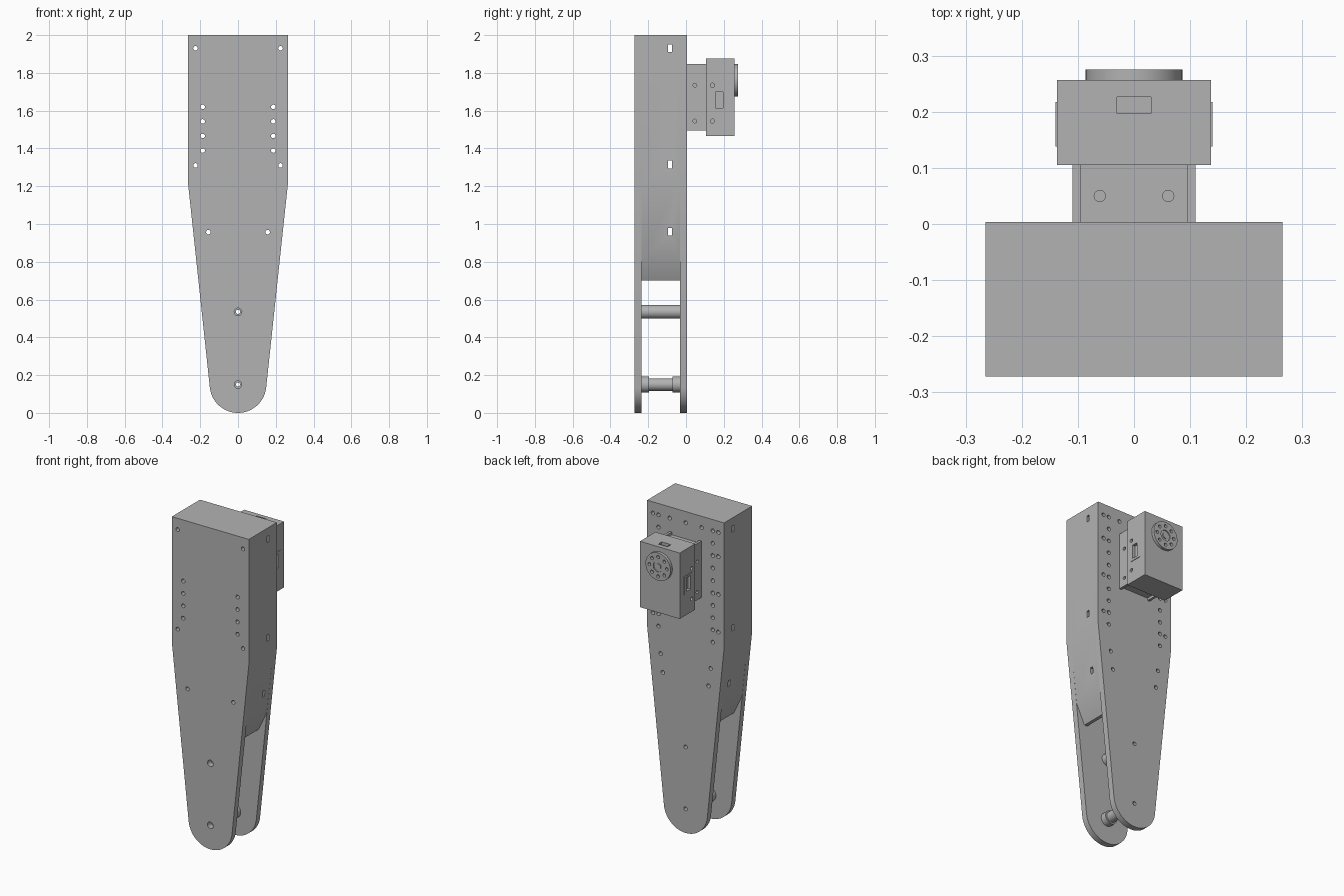
import bpy, bmesh, math
from mathutils import Matrix, Vector

cube = bpy.data.objects.get("Cube")
if cube:
    bpy.data.objects.remove(cube, do_unlink=True)

grey = bpy.data.materials.new("plain grey")
grey.use_nodes = True
COLOUR = (0.45, 0.45, 0.45, 1)
grey.diffuse_color = COLOUR
grey.node_tree.nodes["Principled BSDF"].inputs["Base Color"].default_value = COLOUR

AXES = {"X": Matrix.Rotation(math.pi / 2, 4, "Y"),
        "Y": Matrix.Rotation(math.pi / 2, 4, "X"),
        "Z": Matrix.Identity(4)}


def add_cyl(bm, centre, radius, length, axis="Y", sides=20):
    bmesh.ops.create_cone(bm, cap_ends=True, segments=sides, radius1=radius, radius2=radius,
                          depth=length, matrix=Matrix.Translation(centre) @ AXES[axis])


def add_box(bm, lo, hi):
    lo, hi = Vector(lo), Vector(hi)
    size = Matrix.Diagonal((*(hi - lo), 1))
    bmesh.ops.create_cube(bm, size=1, matrix=Matrix.Translation((lo + hi) / 2) @ size)


def add_prism(bm, outline, y0, y1):
    face = bm.faces.new([bm.verts.new((x, y0, z)) for x, z in outline])
    moved = bmesh.ops.extrude_face_region(bm, geom=[face])["geom"]
    bmesh.ops.translate(bm, vec=(0, y1 - y0, 0),
                        verts=[v for v in moved if isinstance(v, bmesh.types.BMVert)])
    bmesh.ops.recalc_face_normals(bm, faces=bm.faces)


def make(name, bm):
    mesh = bpy.data.meshes.new(name)
    bm.to_mesh(mesh)
    bm.free()
    mesh.materials.append(grey)
    obj = bpy.data.objects.new(name, mesh)
    bpy.context.collection.objects.link(obj)
    return obj


def cut(obj, bm):
    cutter = make("cutter", bm)
    mod = obj.modifiers.new("holes", "BOOLEAN")
    mod.operation, mod.solver, mod.object = "DIFFERENCE", "EXACT", cutter
    graph = bpy.context.evaluated_depsgraph_get()
    mesh = bpy.data.meshes.new_from_object(obj.evaluated_get(graph))
    obj.modifiers.clear()
    obj.data = mesh
    bpy.data.objects.remove(cutter, do_unlink=True)


# Leg outline: straight top, tapered sides, round foot
TOP, HALF, BEND, FOOT = 2.0, 0.265, 1.22, 0.15
FRONT, BACK, THICK = -0.272, 0.004, 0.037


def edge(z):
    return 0.149 + (z - FOOT) * (HALF - 0.149) / (BEND - FOOT)


arc = [(FOOT * math.cos(a), FOOT + FOOT * math.sin(a))
       for a in (math.radians(-6 - 168 * i / 28) for i in range(29))]
outline = [(HALF, TOP), (HALF, BEND)] + arc + [(-HALF, BEND), (-HALF, TOP)]

# Hole positions shared by both plates
shared = [(0.187, 1.62 - 0.077 * i) for i in range(4)]
shared += [(0.225, 1.93), (0.225, 1.31), (0.157, 0.957)]
back_only = [(0.187, 1.93 - 0.077 * i) for i in (0, 1, 2, 3, 8, 9)]
back_only += [(0.225, 1.78), (0.225, 1.545), (0.172, 1.07), (0.11, 1.93)]
pins = [0.535, 0.15]

for name, y0, holes, pin_hole in (("front_plate", FRONT, shared, 0.02),
                                  ("back_plate", BACK - THICK, shared + back_only, 0.012)):
    bm = bmesh.new()
    add_prism(bm, outline, y0, y0 + THICK)
    plate = make(name, bm)
    bm = bmesh.new()
    y = y0 + THICK / 2
    for x, z in holes:
        for side in (-1, 1):
            add_cyl(bm, (side * x, y, z), 0.012, 0.1)
    for z in pins:
        add_cyl(bm, (0, y, z), pin_hole, 0.1)
    if y0 != FRONT:
        add_cyl(bm, (0, y, 1.93), 0.012, 0.1)
    cut(plate, bm)

# Side walls and top wall between the plates, flaring inward at the lower end
outer = [(HALF, TOP), (HALF, BEND), (edge(0.82), 0.82), (0.165, 0.7)]
inner = [(0.145, 0.7), (edge(0.82) - 0.02, 0.82), (HALF - 0.02, BEND), (HALF - 0.02, TOP - 0.02)]
half = outer + inner
bm = bmesh.new()
add_prism(bm, half + [(-x, z) for x, z in reversed(half)], FRONT + THICK, BACK - THICK)
walls = make("side_walls", bm)
bm = bmesh.new()
for z in (1.93, 1.315, 0.96):
    add_box(bm, (-0.5, -0.095, z - 0.02), (0.5, -0.075, z + 0.02))
cut(walls, bm)

# Cross pins joining the lower ends of the plates
mid = (FRONT + BACK) / 2
gap = BACK - FRONT - 2 * THICK
for name, z, radius in (("upper_pin", pins[0], 0.036), ("lower_pin", pins[1], 0.033)):
    bm = bmesh.new()
    add_cyl(bm, (0, mid, z), radius, gap, sides=32)
    pin = make(name, bm)
    bm = bmesh.new()
    add_cyl(bm, (0, mid, z), 0.011, 1)
    cut(pin, bm)
for name, y in (("front_pin_collar", FRONT + THICK + 0.019), ("back_pin_collar", BACK - THICK - 0.019)):
    bm = bmesh.new()
    add_cyl(bm, (0, y, pins[1]), 0.042, 0.038, sides=32)
    collar = make(name, bm)
    bm = bmesh.new()
    add_cyl(bm, (0, y, pins[1]), 0.011, 1)
    cut(collar, bm)

# Motor bracket: core with a cheek on each side
bm = bmesh.new()
add_box(bm, (-0.095, BACK, 1.51), (0.095, 0.105, 1.83))
core = make("bracket_core", bm)
bm = bmesh.new()
for x in (-0.061, 0.061):
    for z in (1.51, 1.83):
        add_cyl(bm, (x, 0.05, z), 0.01, 0.04, "Z")
cut(core, bm)
for name, side in (("right_bracket_cheek", -1), ("left_bracket_cheek", 1)):
    bm = bmesh.new()
    add_box(bm, (side * 0.1025 - 0.0075, BACK, 1.495), (side * 0.1025 + 0.0075, 0.105, 1.847))
    cheek = make(name, bm)
    bm = bmesh.new()
    for z in (1.545, 1.735):
        add_cyl(bm, (side * 0.105, 0.047, z), 0.01, 0.1, "X")
    cut(cheek, bm)

# Motor body with side ports, screw holes and a top port
bm = bmesh.new()
add_box(bm, (-0.137, 0.105, 1.465), (0.137, 0.257, 1.875))
motor = make("motor_body", bm)
bm = bmesh.new()
for side in (-1, 1):
    x = side * 0.137
    add_box(bm, (x - 0.015, 0.155, 1.613), (x + 0.015, 0.195, 1.698))
    for z in (1.545, 1.735):
        add_cyl(bm, (x, 0.14, z), 0.011, 0.04, "X")
add_box(bm, (-0.03, 0.197, 1.855), (0.03, 0.226, 1.9))
cut(motor, bm)


# Thin raised frames round the ports
def port_frame(name, lo, hi, hole_lo, hole_hi):
    bm = bmesh.new()
    add_box(bm, lo, hi)
    frame = make(name, bm)
    bm = bmesh.new()
    add_box(bm, hole_lo, hole_hi)
    cut(frame, bm)


for name, side in (("right_port_frame", -1), ("left_port_frame", 1)):
    x = side * 0.138
    port_frame(name, (x - 0.002, 0.138, 1.598), (x + 0.002, 0.217, 1.712),
               (x - 0.02, 0.155, 1.613), (x + 0.02, 0.195, 1.698))
port_frame("top_port_frame", (-0.033, 0.194, 1.873), (0.033, 0.229, 1.877),
           (-0.03, 0.197, 1.8), (0.03, 0.226, 1.9))

# Round output disc with a raised hub ring and eight bolt holes
HORN_Z = 1.76
bm = bmesh.new()
add_cyl(bm, (0, 0.266, HORN_Z), 0.086, 0.018, sides=64)
disc = make("output_disc", bm)
bm = bmesh.new()
add_cyl(bm, (0, 0.275, HORN_Z), 0.033, 0.012, sides=32)
for i in range(8):
    a = i * math.pi / 4
    add_cyl(bm, (0.06 * math.cos(a), 0.27, HORN_Z + 0.06 * math.sin(a)), 0.01, 0.03)
cut(disc, bm)
bm = bmesh.new()
add_cyl(bm, (0, 0.27, HORN_Z), 0.018, 0.009, sides=24)
make("output_screw", bm)

# Smooth the round parts while keeping corners sharp
for obj in bpy.context.collection.objects:
    if obj.type == "MESH" and grey.name in obj.data.materials:
        for other in bpy.context.selected_objects:
            other.select_set(False)
        obj.select_set(True)
        bpy.context.view_layer.objects.active = obj
        bpy.ops.object.shade_smooth_by_angle(angle=math.radians(25))
